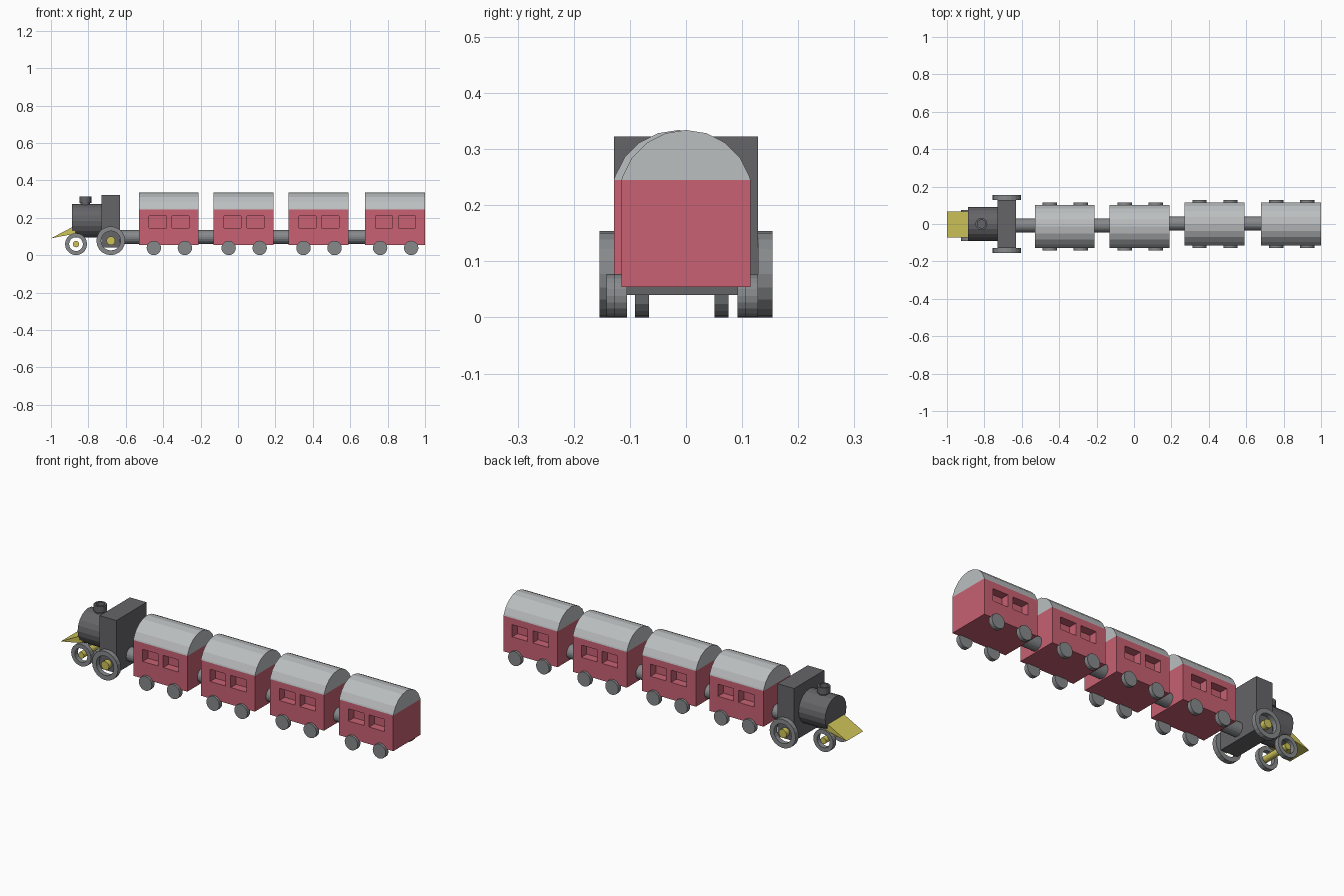
import bpy, bmesh
from math import sin, cos, pi, radians
from mathutils import Vector

if "Cube" in bpy.data.objects:
    bpy.data.objects.remove(bpy.data.objects["Cube"])


def material(name, rgb):
    m = bpy.data.materials.new(name)
    m.diffuse_color = (*rgb, 1)
    m.use_nodes = True
    m.node_tree.nodes["Principled BSDF"].inputs["Base Color"].default_value = m.diffuse_color
    return m


RED = material("red_paint", (0.58, 0.12, 0.17))
GOLD = material("brass", (0.62, 0.55, 0.10))
DARK = material("dark_iron", (0.13, 0.13, 0.14))
STEEL = material("steel", (0.24, 0.25, 0.26))
ROOF = material("pale_grey", (0.50, 0.52, 0.53))


def finish(name, bm, mat):
    bmesh.ops.remove_doubles(bm, verts=bm.verts, dist=1e-5)
    bmesh.ops.recalc_face_normals(bm, faces=bm.faces)
    me = bpy.data.meshes.new(name)
    bm.to_mesh(me)
    bm.free()
    me.materials.append(mat)
    ob = bpy.data.objects.new(name, me)
    bpy.context.collection.objects.link(ob)
    return ob


def box_bm(x, y, z):
    bm = bmesh.new()
    bmesh.ops.create_cube(bm, size=1)
    for v in bm.verts:
        v.co = Vector([(a + b) / 2 + c * (b - a) for (a, b), c in zip((x, y, z), v.co)])
    return bm


def lathe(name, profile, axis, center, mat, closed=False, sides=20):
    """Turn (radius, height) points around an axis; closed makes a ring."""
    bm = bmesh.new()
    rings = []
    for r, h in profile:
        ring = []
        for i in range(sides):
            s, c = r * sin(2 * pi * i / sides), r * cos(2 * pi * i / sides)
            p = {'X': (h, s, c), 'Y': (s, h, c), 'Z': (s, c, h)}[axis]
            ring.append(bm.verts.new(Vector(p) + Vector(center)))
        rings.append(ring)
    n = len(rings)
    for k in range(n if closed else n - 1):
        a, b = rings[k], rings[(k + 1) % n]
        for i in range(sides):
            j = (i + 1) % sides
            bm.faces.new((a[i], a[j], b[j], b[i]))
    if not closed:
        for ring in (rings[0], rings[-1]):
            bm.faces.new(ring)
    return finish(name, bm, mat)


def cylinder(name, r, h0, h1, axis, center, mat):
    return lathe(name, [(r, h0), (r, h1)], axis, center, mat)


def prism(name, points, axis, a, b, mat):
    """Extrude a 2D outline along X (points are y, z) or Y (points are x, z)."""
    bm = bmesh.new()
    co = (lambda p: (a, *p)) if axis == 'X' else (lambda p: (p[0], a, p[1]))
    face = bm.faces.new([bm.verts.new(co(p)) for p in points])
    out = bmesh.ops.extrude_face_region(bm, geom=[face])
    d = Vector((b - a, 0, 0)) if axis == 'X' else Vector((0, b - a, 0))
    for v in out["geom"]:
        if isinstance(v, bmesh.types.BMVert):
            v.co += d
    return finish(name, bm, mat)


# Carriages
HALF, LOW, EAVE, TOP = 0.115, 0.054, 0.245, 0.334
WINDOWS = ((0.055, 0.147), (0.177, 0.269))
WIN_Z = (0.145, 0.21)


def carriage(i, x0, yc):
    # body with recessed windows on both sides
    bm = box_bm((x0, x0 + 0.32), (yc - HALF, yc + HALF), (LOW, EAVE))
    cuts = [((x0 + x, 0, 0), (1, 0, 0)) for w in WINDOWS for x in w]
    cuts += [((0, 0, z), (0, 0, 1)) for z in WIN_Z]
    for co, no in cuts:
        bmesh.ops.bisect_plane(bm, geom=bm.verts[:] + bm.edges[:] + bm.faces[:],
                               plane_co=co, plane_no=no)
    bm.normal_update()
    panes = []
    for f in bm.faces:
        c = f.calc_center_median()
        if abs(f.normal.y) > 0.9 and WIN_Z[0] < c.z < WIN_Z[1] and \
                any(a < c.x - x0 < b for a, b in WINDOWS):
            panes.append((f, -0.045 if c.y > yc else 0.045))
    for f, depth in panes:
        new = bmesh.ops.extrude_discrete_faces(bm, faces=[f])["faces"][0]
        for v in new.verts:
            v.co.y += depth
    finish(f"carriage_body_{i}", bm, RED)

    # curved roof
    r = (HALF ** 2 + (TOP - EAVE) ** 2) / (2 * (TOP - EAVE))
    arc = [(yc + r * sin(radians(18 * k)), TOP - r + r * cos(radians(18 * k)))
           for k in range(-4, 5)]
    prism(f"carriage_roof_{i}", [(yc - HALF, EAVE)] + arc + [(yc + HALF, EAVE)],
          'X', x0, x0 + 0.32, ROOF)

    # wheels
    for dx in (0.08, 0.246):
        for s in (-1, 1):
            cylinder(f"carriage_wheel_{i}", 0.0385, s * 0.105, s * 0.128, 'Y',
                     (x0 + dx, yc, 0.0385), STEEL)


for i, (x0, yc) in enumerate(((-0.53, -0.0135), (-0.13, -0.0135), (0.27, 0), (0.68, 0))):
    carriage(i + 1, x0, yc)

# Couplings
for a, b, y in ((-0.64, -0.52, -0.0075), (-0.22, -0.12, -0.0075),
                (0.18, 0.28, 0.002), (0.58, 0.69, 0.002)):
    cylinder("coupling", 0.037, a, b, 'X', (0, y, 0.097), STEEL)

# Engine cab, boiler and chimney
finish("cab", box_bm((-0.73, -0.631), (-0.128, 0.128), (0.04, 0.322)), DARK)
cylinder("boiler", 0.09, -0.887, -0.72, 'X', (0, 0, 0.183), DARK)
lathe("chimney", [(0.025, 0.24), (0.025, 0.278), (0.032, 0.278), (0.032, 0.313),
                  (0.022, 0.313), (0.022, 0.285)], 'Z', (-0.816, 0, 0), DARK)

# Sloped front guard
prism("front_guard", [(-1, 0.09), (-0.87, 0.158), (-0.87, 0.115)], 'Y', -0.071, 0.068, GOLD)


# Engine wheels: open rims on brass axles
def wheel_pair(name, x, yc, r, r_in, hub, inner, outer):
    for s in (-1, 1):
        lathe(name + "_rim", [(r, s * inner), (r, s * outer), (r_in, s * outer),
                              (r_in, s * inner)], 'Y', (x, yc, r), STEEL, closed=True)
    cylinder(name + "_axle", hub, -outer, outer, 'Y', (x, yc, r), GOLD)


wheel_pair("front_wheel", -0.866, -0.0075, 0.059, 0.037, 0.017, 0.058, 0.083)
wheel_pair("rear_wheel", -0.68, 0, 0.077, 0.052, 0.023, 0.128, 0.154)
